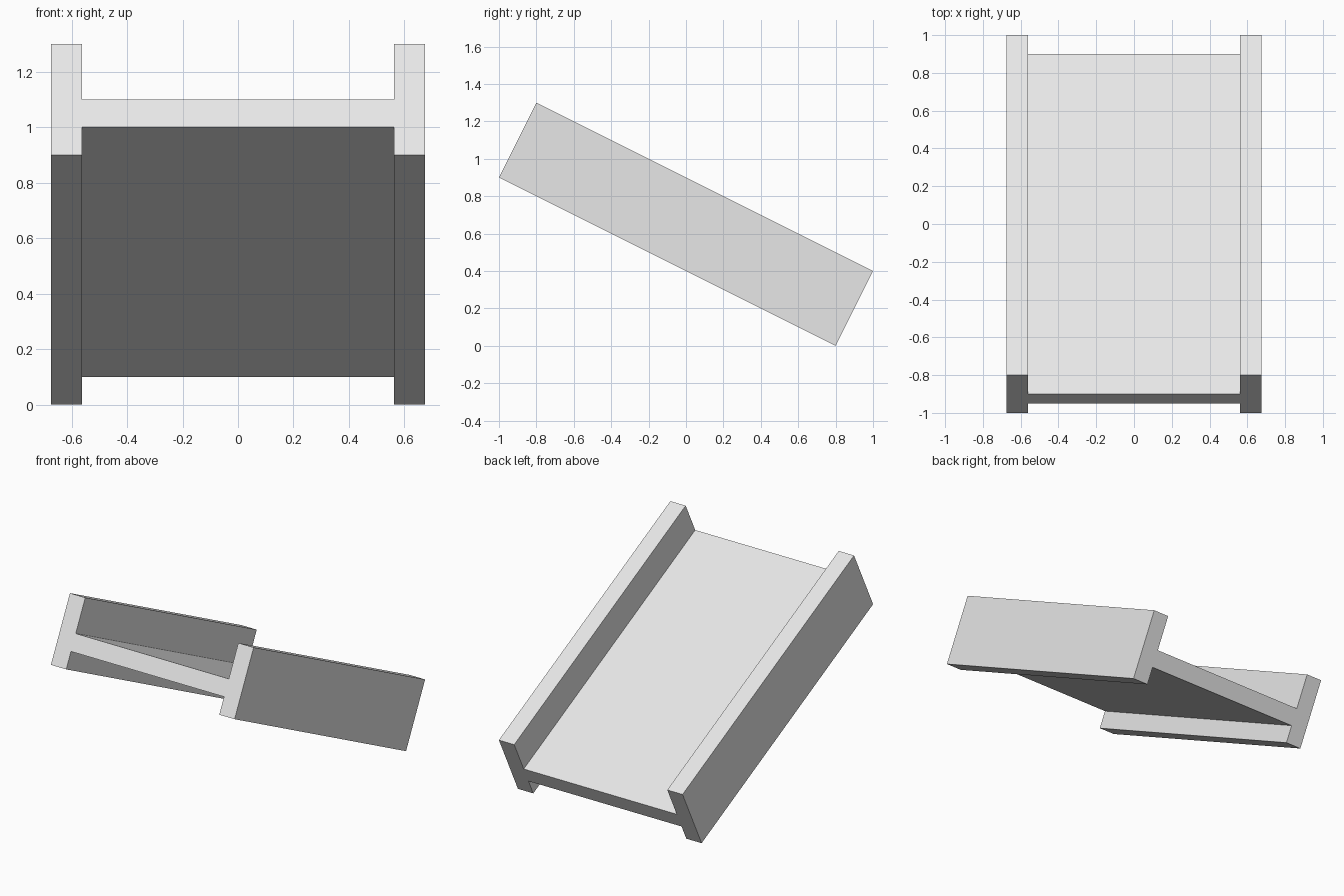
import bpy, bmesh
from mathutils import Vector

cube = bpy.data.objects.get("Cube")
if cube:
    bpy.data.objects.remove(cube, do_unlink=True)

# Single light grey material
grey = bpy.data.materials.new("light_grey")
grey.use_nodes = True
colour = (0.8, 0.8, 0.8, 1)
grey.diffuse_color = colour
grey.node_tree.nodes["Principled BSDF"].inputs["Base Color"].default_value = colour

# Tilted frame: lower front corner, full rail height, full run down the slope
corner = Vector((0, -1, 0.9))
height = Vector((0, 0.2, 0.4))
run = Vector((0, 1.8, -0.9))
outer, inner = 0.675, 0.5625

# H-shaped section: half outline as (x, fraction of rail height), then mirrored
half = [(inner, 0.25), (inner, 0), (outer, 0), (outer, 1), (inner, 1), (inner, 0.5)]
section = half + [(-x, t) for x, t in reversed(half)]

# Sweep the section down the slope
bm = bmesh.new()
end = bm.faces.new([bm.verts.new(corner + height * t + Vector((x, 0, 0)))
                    for x, t in section])
swept = bmesh.ops.extrude_face_region(bm, geom=[end], use_keep_orig=True)
bmesh.ops.translate(bm, vec=run, verts=[g for g in swept["geom"]
                                        if isinstance(g, bmesh.types.BMVert)])
bmesh.ops.recalc_face_normals(bm, faces=bm.faces[:])

mesh = bpy.data.meshes.new("sloped_channel")
bm.to_mesh(mesh)
bm.free()
mesh.materials.append(grey)
channel = bpy.data.objects.new("sloped_channel", mesh)
bpy.context.collection.objects.link(channel)
